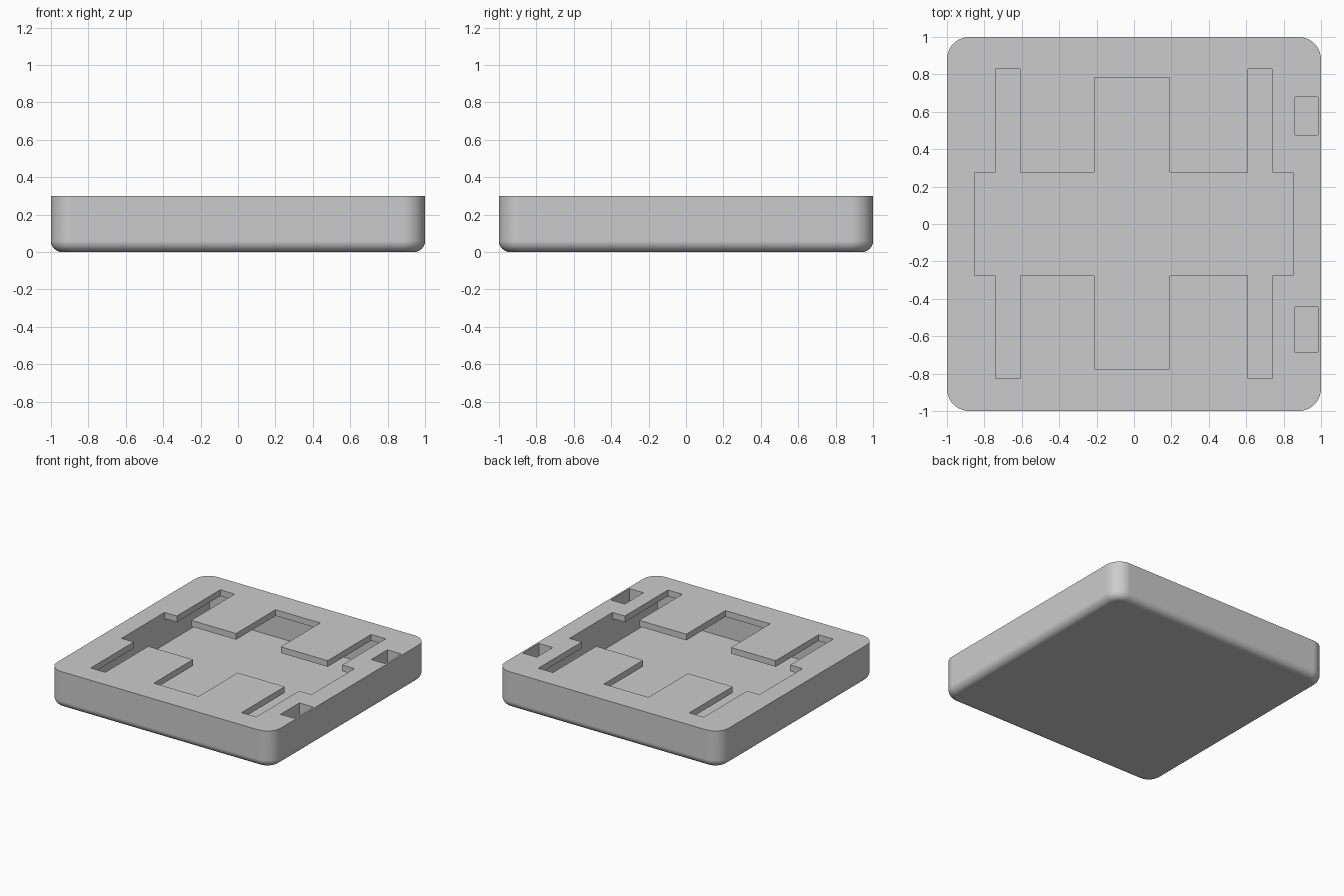
import bpy
import bmesh

HEIGHT = 0.3
LID = 0.05          # thickness of the top plate
FLOOR = 0.04        # thickness of the base

old = bpy.data.objects.get("Cube")
if old:
    bpy.data.objects.remove(old, do_unlink=True)

grey = bpy.data.materials.new("plain grey")
grey.use_nodes = True
colour = (0.6, 0.6, 0.6, 1)
grey.diffuse_color = colour
grey.node_tree.nodes["Principled BSDF"].inputs["Base Color"].default_value = colour


def box_bmesh(x0, x1, y0, y1, z0, z1):
    bm = bmesh.new()
    bmesh.ops.create_cube(bm, size=1)
    for v in bm.verts:
        v.co = (x1 if v.co.x > 0 else x0,
                y1 if v.co.y > 0 else y0,
                z1 if v.co.z > 0 else z0)
    return bm


def add_object(name, bm):
    mesh = bpy.data.meshes.new(name)
    bm.to_mesh(mesh)
    bm.free()
    mesh.materials.append(grey)
    obj = bpy.data.objects.new(name, mesh)
    bpy.context.collection.objects.link(obj)
    return obj


def activate(obj):
    bpy.ops.object.select_all(action="DESELECT")
    obj.select_set(True)
    bpy.context.view_layer.objects.active = obj


# Body: slab with rounded corners and a softened bottom edge
bm = box_bmesh(-1, 1, -1, 1, 0, HEIGHT)
upright = [e for e in bm.edges if abs(e.verts[0].co.z - e.verts[1].co.z) > 0.1]
bmesh.ops.bevel(bm, geom=upright, offset=0.12, segments=10, profile=0.5,
                affect="EDGES")
bottom = [e for e in bm.edges if all(v.co.z < 0.001 for v in e.verts)]
bmesh.ops.bevel(bm, geom=bottom, offset=0.06, segments=8, profile=0.5,
                affect="EDGES")
body = add_object("tray_body", bm)

# Cutters: hollow inside, openings through the top plate, side pockets
INSIDE_TOP = HEIGHT - LID
MID, ABOVE = 0.15, HEIGHT + 0.1
cuts = {
    "inner_hollow": (-0.85, 0.85, -0.85, 0.85, FLOOR, INSIDE_TOP),
    "wide_opening": (-0.85, 0.85, -0.275, 0.275, MID, ABOVE),
    "centre_opening": (-0.21, 0.19, -0.775, 0.78, MID, ABOVE),
    "right_slot": (-0.74, -0.61, -0.825, 0.83, MID, ABOVE),
    "left_slot": (0.61, 0.74, -0.825, 0.83, MID, ABOVE),
    "front_pocket": (0.86, 0.985, -0.685, -0.445, 0.1, ABOVE),
    "back_pocket": (0.86, 0.985, 0.475, 0.68, 0.1, ABOVE),
}
for name, size in cuts.items():
    cutter = add_object(name + "_cutter", box_bmesh(*size))
    cutter.hide_render = True
    mod = body.modifiers.new(name, "BOOLEAN")
    mod.operation = "DIFFERENCE"
    mod.solver = "EXACT"
    mod.object = cutter
    activate(body)
    bpy.ops.object.modifier_apply(modifier=mod.name)
    bpy.data.objects.remove(cutter, do_unlink=True)

# Smooth fillets, crisp openings
activate(body)
bpy.ops.object.shade_smooth_by_angle(angle=0.5)
weighted = body.modifiers.new("even_shading", "WEIGHTED_NORMAL")
weighted.keep_sharp = True
